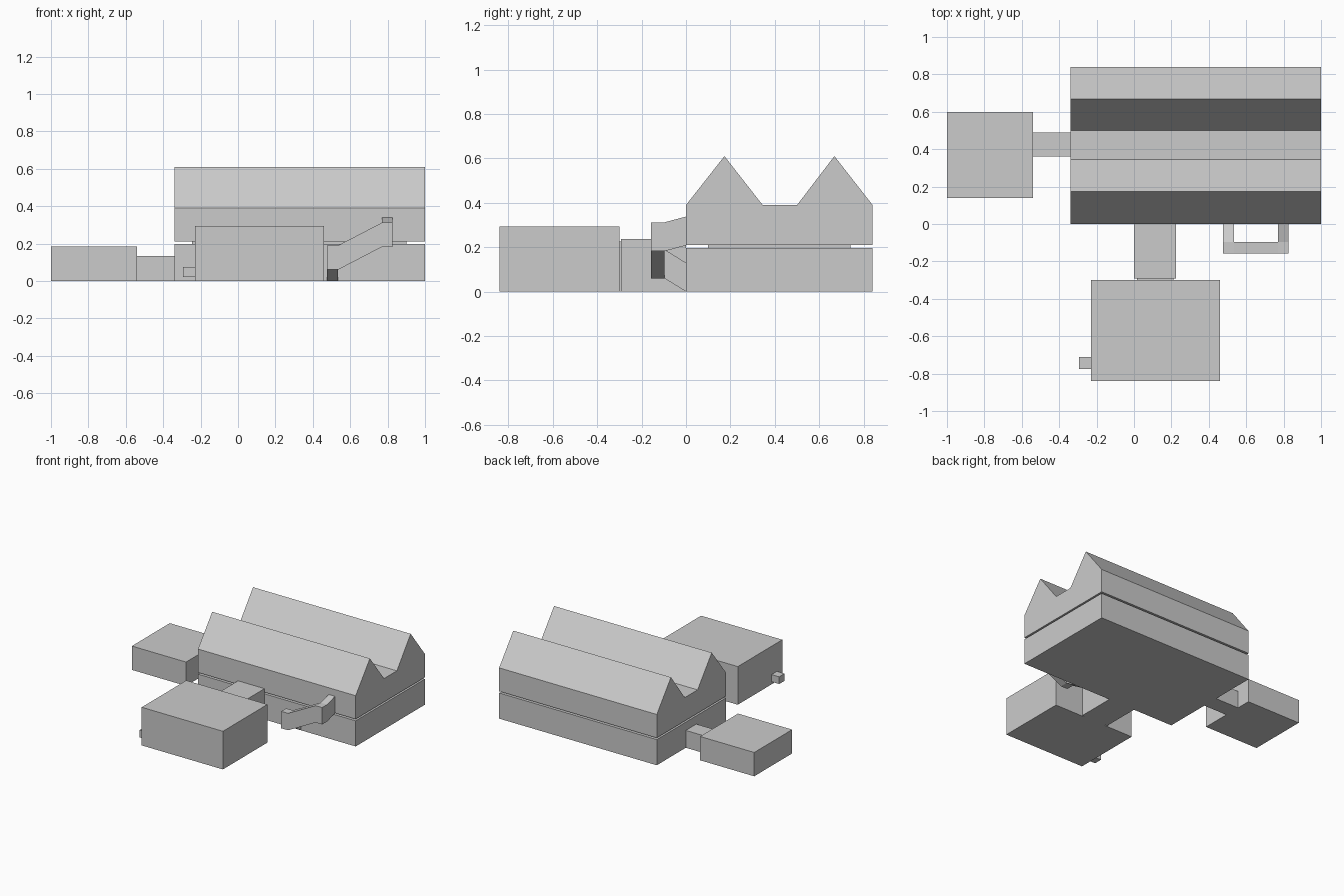
import bpy, bmesh

if "Cube" in bpy.data.objects:
    bpy.data.objects.remove(bpy.data.objects["Cube"])


def finish(name, bm):
    bmesh.ops.recalc_face_normals(bm, faces=bm.faces)
    mesh = bpy.data.meshes.new(name)
    bm.to_mesh(mesh)
    bm.free()
    bpy.context.collection.objects.link(bpy.data.objects.new(name, mesh))


def extrude(name, faces, offset):
    """Shared-vertex faces given as points, pushed along offset into a solid."""
    bm = bmesh.new()
    for pts in faces:
        bm.faces.new([bm.verts.new(p) for p in pts])
    bmesh.ops.remove_doubles(bm, verts=bm.verts, dist=1e-5)
    res = bmesh.ops.extrude_face_region(bm, geom=bm.faces[:], use_keep_orig=True)
    moved = [g for g in res["geom"] if isinstance(g, bmesh.types.BMVert)]
    bmesh.ops.translate(bm, verts=moved, vec=offset)
    finish(name, bm)


def box(name, x0, x1, y0, y1, z0, z1):
    base = [(x0, y0, z0), (x1, y0, z0), (x1, y1, z0), (x0, y1, z0)]
    extrude(name, [base], (0, 0, z1 - z0))


# Main hall: ground floor, recessed joint, upper floor with twin gables
X0, X1, DEPTH = -0.34, 1.0, 0.84
box("ground_floor", X0, X1, 0, DEPTH, 0, 0.197)
box("floor_joint", -0.245, 0.9, 0.1, 0.74, 0.197, 0.21)
gables = [(0, 0.21), (DEPTH, 0.21), (DEPTH, 0.39), (0.668, 0.61),
          (0.5, 0.39), (0.345, 0.39), (0.173, 0.61), (0, 0.39)]
extrude("upper_floor_and_roofs", [[(X0, y, z) for y, z in gables]], (X1 - X0, 0, 0))

# Side annex and its corridor
box("side_annex", -1.0, -0.54, 0.14, 0.6, 0, 0.183)
box("side_corridor", -0.54, X0, 0.36, 0.488, 0, 0.133)

# Front annex, corridor with a narrow neck, and small wall box
box("front_annex", -0.23, 0.46, -0.84, -0.3, 0, 0.293)
box("front_corridor", 0.0, 0.225, -0.292, 0, 0, 0.237)
box("front_corridor_neck", 0.015, 0.21, -0.3, -0.292, 0, 0.225)
box("wall_box", -0.295, -0.23, -0.775, -0.71, 0.02, 0.075)

# Sloping covered stair: lower leg, landing, ramp, landing, upper leg
A, B, C, D = 0.477, 0.535, 0.77, 0.825   # x stations
I, O = -0.097, -0.157                    # inner and outer y
LO, HI, TOP = 0.06, 0.182, 0.208         # underside heights
extrude("covered_stair", [
    [(A, 0, 0), (B, 0, 0), (B, I, LO), (A, I, LO)],
    [(A, I, LO), (B, I, LO), (B, O, LO), (A, O, LO)],
    [(B, I, LO), (C, I, HI), (C, O, HI), (B, O, LO)],
    [(C, I, HI), (D, I, HI), (D, O, HI), (C, O, HI)],
    [(C, I, HI), (D, I, HI), (D, 0, TOP), (C, 0, TOP)],
], (0, 0, 0.13))
